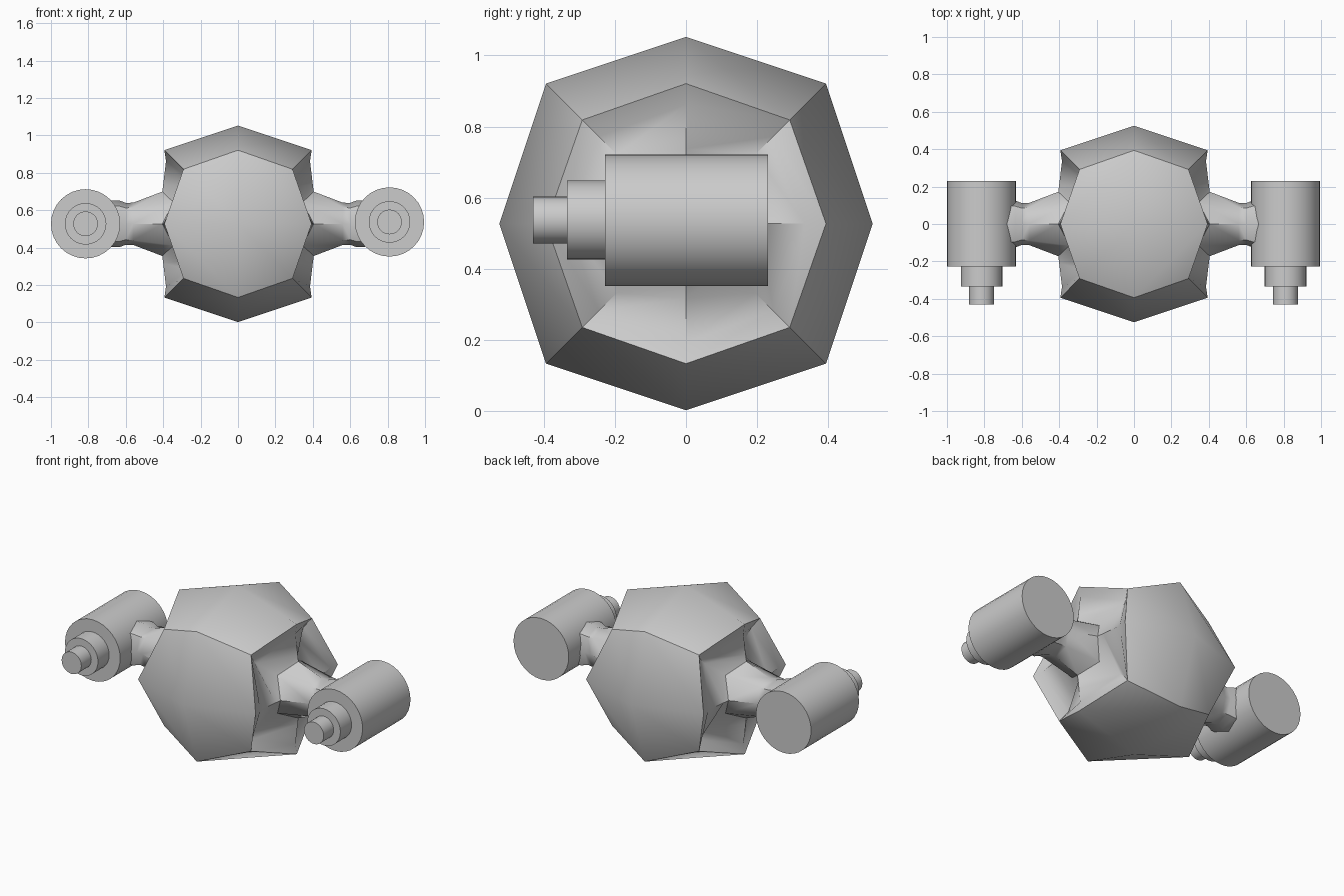
import bpy, bmesh, math
from mathutils import Matrix

if "Cube" in bpy.data.objects:
    bpy.data.objects.remove(bpy.data.objects["Cube"])

R = 0.525
CZ = 0.527


def finish(bm, name, angle):
    bmesh.ops.recalc_face_normals(bm, faces=bm.faces)
    mesh = bpy.data.meshes.new(name)
    bm.to_mesh(mesh)
    bm.free()
    ob = bpy.data.objects.new(name, mesh)
    bpy.context.collection.objects.link(ob)
    bpy.ops.object.select_all(action='DESELECT')
    ob.select_set(True)
    bpy.context.view_layer.objects.active = ob
    bpy.ops.object.shade_smooth_by_angle(angle=math.radians(angle))
    return ob


# Faceted ball body: rounded cube with 2 x 2 quads per side
bm = bmesh.new()
bmesh.ops.create_cube(bm, size=2)
bmesh.ops.subdivide_edges(bm, edges=bm.edges[:], cuts=1, use_grid_fill=True)
scale = {1: 1.0, 2: 0.75, 3: 0.5556}
for v in bm.verts:
    n = sum(abs(c) > 0.5 for c in v.co)
    v.co *= R * scale[n]

# Open both sides, then step in through the recess and out along the arm
bmesh.ops.delete(bm, geom=[v for v in bm.verts if abs(v.co.x) > R * 0.9],
                 context='VERTS')
# (x at spokes, x at corners, spoke radius, corner offset)
rings = [(0.385, 0.265, 0.335, 0.245),
         (0.40, 0.26, 0.21, 0.195),
         (0.405, 0.345, 0.172, 0.115),
         (0.56, 0.56, 0.113, 0.088),
         (0.60, 0.60, 0.112, 0.085),
         (0.635, 0.635, 0.125, 0.095),
         (0.68, 0.68, 0.125, 0.095)]
for side in (-1, 1):
    rim = [v for v in bm.verts if v.co.x * side > 0.1
           and any(e.is_boundary for e in v.link_edges)]
    rim.sort(key=lambda v: math.atan2(v.co.z, v.co.y))
    for xm, xc, m, k in rings:
        ring = []
        for v in rim:
            a = round(math.atan2(v.co.z, v.co.y) / (math.pi / 4)) * math.pi / 4
            corner = abs(math.sin(2 * a)) > 0.5
            r = k * math.sqrt(2) if corner else m
            ring.append(bm.verts.new((side * (xc if corner else xm),
                                      r * math.cos(a), r * math.sin(a))))
        for i in range(8):
            j = (i + 1) % 8
            bm.faces.new((rim[i], rim[j], ring[j], ring[i]))
        rim = ring
    bm.faces.new(rim)
bmesh.ops.translate(bm, verts=bm.verts, vec=(0, 0, CZ))
finish(bm, "body_with_arms", 42)


# Stepped gun barrels, one at each arm end
def cannon(name, x, z):
    bm = bmesh.new()
    for r, y0, y1 in ((0.185, -0.228, 0.23), (0.111, -0.335, -0.22),
                      (0.066, -0.43, -0.33)):
        mat = (Matrix.Translation((x, (y0 + y1) / 2, z))
               @ Matrix.Rotation(math.pi / 2, 4, 'X'))
        bmesh.ops.create_cone(bm, cap_ends=True, segments=32, radius1=r,
                              radius2=r, depth=y1 - y0, matrix=mat)
    finish(bm, name, 35)


cannon("left_cannon", -0.815, 0.527)
cannon("right_cannon", 0.81, 0.537)
